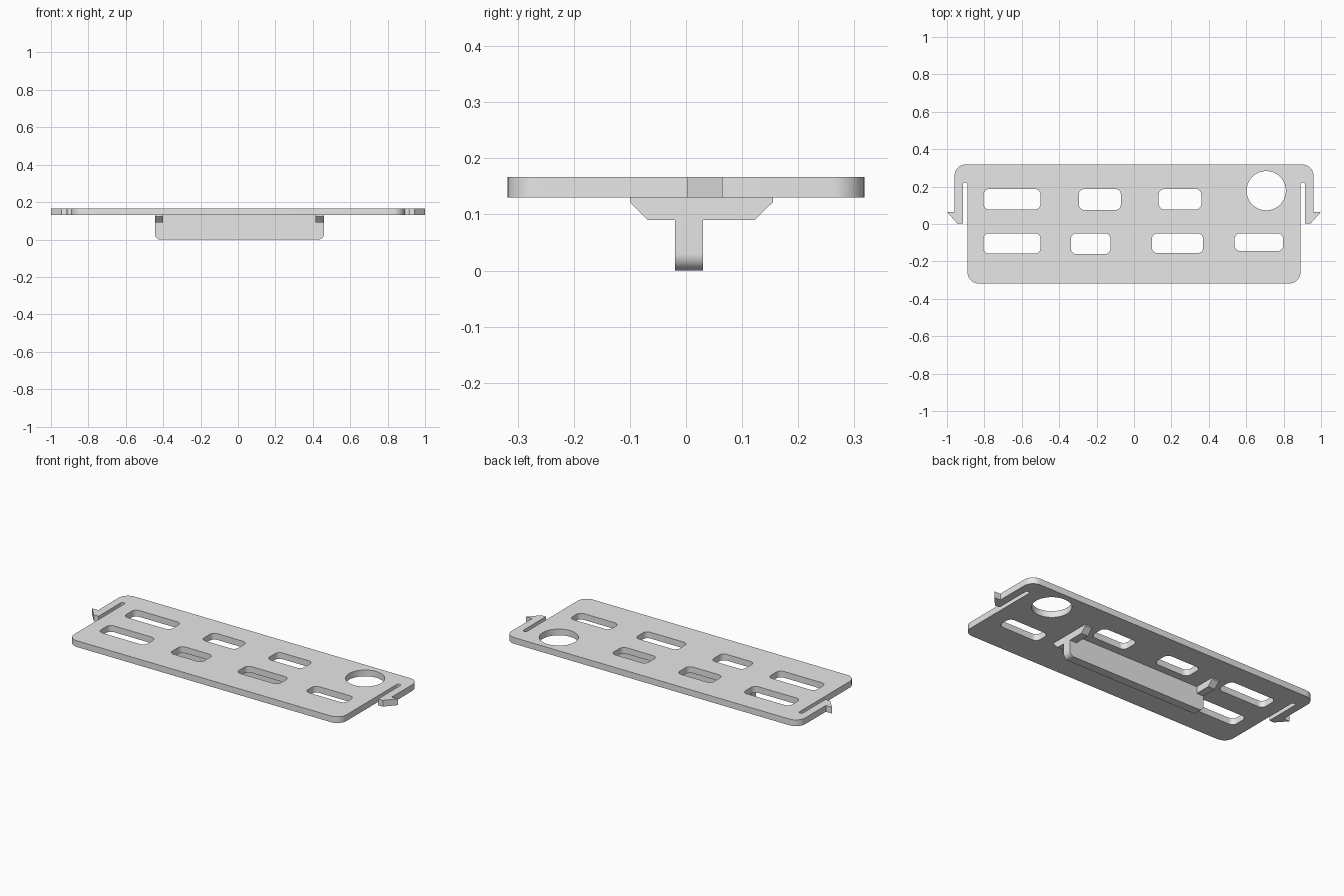
import bpy, bmesh, math
from mathutils import Vector, Matrix, Euler

if "Cube" in bpy.data.objects:
    bpy.data.objects.remove(bpy.data.objects["Cube"], do_unlink=True)

GREY = (0.8, 0.8, 0.8, 1)
grey = bpy.data.materials.new("plain grey")
grey.use_nodes = True
grey.diffuse_color = GREY
grey.node_tree.nodes["Principled BSDF"].inputs["Base Color"].default_value = GREY


def fillet(corners, steps=10):
    """Outline from (x, y, radius) corners; rounded corners are square ones."""
    out = []
    n = len(corners)
    for i, (x, y, r) in enumerate(corners):
        p = Vector((x, y))
        if r == 0:
            out.append(p)
            continue
        u = (Vector(corners[i - 1][:2]) - p).normalized()
        v = (Vector(corners[(i + 1) % n][:2]) - p).normalized()
        c = p + r * (u + v)
        for k in range(steps + 1):
            t = math.pi / 2 * k / steps
            q = c - r * (v * math.cos(t) + u * math.sin(t))
            if not out or (q - out[-1]).length > 1e-4:
                out.append(q)
    if (out[0] - out[-1]).length < 1e-4:
        out.pop()
    return out


def rect(x0, x1, y0, y1, r):
    return fillet([(x0, y0, r), (x1, y0, r), (x1, y1, r), (x0, y1, r)])


def extrude(name, outlines, low, high, turn=(0, 0, 0)):
    """Solid from an outer outline and holes, between two local heights."""
    curve = bpy.data.curves.new(name, "CURVE")
    curve.dimensions = "2D"
    curve.fill_mode = "BOTH"
    curve.extrude = (high - low) / 2
    for pts in outlines:
        spline = curve.splines.new("POLY")
        spline.points.add(len(pts) - 1)
        for point, p in zip(spline.points, pts):
            point.co = (p.x, p.y, 0, 1)
        spline.use_cyclic_u = True
        spline.use_smooth = False
    temp = bpy.data.objects.new(name + " profile", curve)
    bpy.context.collection.objects.link(temp)
    bpy.context.view_layer.update()
    graph = bpy.context.evaluated_depsgraph_get()
    mesh = bpy.data.meshes.new_from_object(temp.evaluated_get(graph))
    bpy.data.objects.remove(temp, do_unlink=True)
    bpy.data.curves.remove(curve)

    mesh.transform(Matrix.Translation((0, 0, (low + high) / 2)))
    mesh.transform(Euler(turn).to_matrix().to_4x4())
    bm = bmesh.new()
    bm.from_mesh(mesh)
    bmesh.ops.remove_doubles(bm, verts=bm.verts, dist=1e-5)
    bmesh.ops.recalc_face_normals(bm, faces=bm.faces)
    bm.to_mesh(mesh)
    bm.free()
    mesh.materials.clear()
    mesh.materials.append(grey)
    obj = bpy.data.objects.new(name, mesh)
    bpy.context.collection.objects.link(obj)
    bpy.ops.object.select_all(action="DESELECT")
    obj.select_set(True)
    bpy.context.view_layer.objects.active = obj
    bpy.ops.object.shade_smooth_by_angle(angle=math.radians(30))
    return obj


# Plate outline, one side with its spring clip, mirrored to the other
half = [(0.89, -0.318, 0.06), (0.89, 0.222, 0.011), (0.914, 0.222, 0.011),
        (0.914, 0.003, 0), (0.945, 0.003, 0), (1, 0.065, 0),
        (0.96, 0.065, 0), (0.96, 0.318, 0.06)]
outline = fillet(half + [(-x, y, r) for x, y, r in reversed(half)])

# Rounded slots in two rows, and the round hole
slots = [(-0.805, -0.5, 0.078, 0.187), (-0.295, -0.07, 0.075, 0.187),
         (0.132, 0.36, 0.078, 0.187), (-0.805, -0.5, -0.159, -0.05),
         (-0.337, -0.126, -0.161, -0.05), (0.096, 0.37, -0.156, -0.05),
         (0.538, 0.797, -0.145, -0.05)]
holes = [rect(*s, 0.03) for s in slots]
hx, hy, hr = 0.707, 0.178, 0.105
holes.append(rect(hx - hr, hx + hr, hy - hr, hy + hr, hr))
PLATE_LOW, PLATE_HIGH = 0.13, 0.167
extrude("plate", [outline] + holes, PLATE_LOW, PLATE_HIGH)

# Long rail under the plate, rounded at its lower corners
rail = fillet([(-0.445, 0, 0.03), (0.46, 0, 0.03),
               (0.46, PLATE_LOW, 0), (-0.445, PLATE_LOW, 0)])
extrude("rail", [rail], -0.03, 0.02, (math.pi / 2, 0, 0))

# Tapered cross braces at both ends of the rail
brace = fillet([(-0.1, PLATE_LOW, 0), (-0.1, 0.122, 0), (-0.068, 0.09, 0),
                (0.122, 0.09, 0), (0.155, 0.122, 0), (0.155, PLATE_LOW, 0)])
for name, x in (("right_brace", -0.445), ("left_brace", 0.415)):
    extrude(name, [brace], x, x + 0.045, (math.pi / 2, 0, math.pi / 2))
